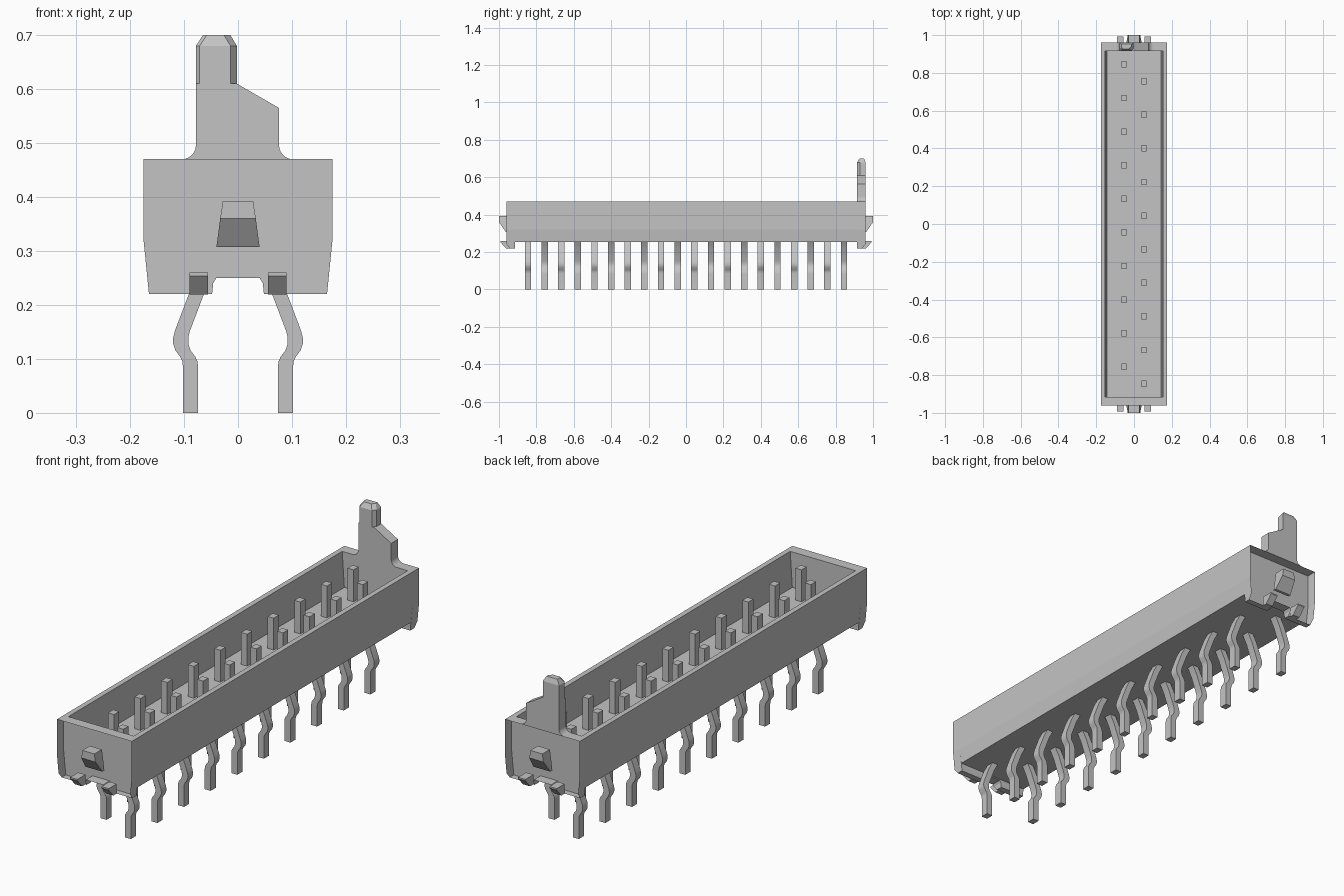
import bpy, bmesh, math
from mathutils import Vector

cube = bpy.data.objects.get("Cube")
if cube:
    bpy.data.objects.remove(cube, do_unlink=True)

grey = bpy.data.materials.new("grey")
grey.use_nodes = True
grey.diffuse_color = (0.55, 0.55, 0.55, 1)
grey.node_tree.nodes["Principled BSDF"].inputs["Base Color"].default_value = (0.55, 0.55, 0.55, 1)


def finish(bm, name):
    bmesh.ops.recalc_face_normals(bm, faces=bm.faces)
    me = bpy.data.meshes.new(name)
    bm.to_mesh(me)
    bm.free()
    me.materials.append(grey)
    ob = bpy.data.objects.new(name, me)
    bpy.context.collection.objects.link(ob)
    return ob


def loft(rings):
    """Skin a list of rings with equal point counts and cap both ends."""
    bm = bmesh.new()
    vs = [[bm.verts.new(p) for p in r] for r in rings]
    n = len(vs[0])
    for a, b in zip(vs, vs[1:]):
        for i in range(n):
            j = (i + 1) % n
            bm.faces.new((a[i], a[j], b[j], b[i]))
    bm.faces.new(vs[0])
    bm.faces.new(vs[-1])
    return bm


def prism_y(profile, y0, y1):
    """Extrude an (x, z) profile along y."""
    return loft([[(x, y, z) for x, z in profile] for y in (y0, y1)])


def prism_x(profile, x0, x1):
    """Extrude a (y, z) profile along x."""
    return loft([[(x, y, z) for y, z in profile] for x in (x0, x1)])


def mirror(half):
    return half + [(-x, z) for x, z in reversed(half)]


WALL_IN, WALL_OUT = 0.915, 0.96

# Open trough: long walls and floor
trough = mirror([(0.168, 0.255), (0.175, 0.32), (0.175, 0.47), (0.153, 0.47), (0.143, 0.32)])
finish(prism_y(trough, -WALL_IN, WALL_IN), "trough")

# End walls with feet, latch wedge and small tabs
end = mirror([(0.04, 0.25), (0.046, 0.24), (0.048, 0.22), (0.165, 0.22),
              (0.175, 0.32), (0.175, 0.47)])
for side, s in (("front", -1), ("back", 1)):
    bm = prism_y(end, s * WALL_IN, s * WALL_OUT)
    # slope the outer lower edge of the feet
    cut = bmesh.ops.bisect_plane(
        bm, geom=bm.verts[:] + bm.edges[:] + bm.faces[:],
        plane_co=(0, s * WALL_OUT, 0.243), plane_no=Vector((0, s * 0.023, -0.018)),
        clear_outer=True)
    edges = [e for e in cut["geom_cut"] if isinstance(e, bmesh.types.BMEdge)]
    bmesh.ops.holes_fill(bm, edges=edges, sides=0)
    finish(bm, side + "_end_wall")

    # wedge narrows upwards, with a slanted underside
    rings = []
    for z, hw, y in ((0.307, 0.04, 0.963), (0.36, 0.033, 1.0), (0.393, 0.028, 1.0)):
        rings.append([(-hw, s * 0.95, z), (hw, s * 0.95, z), (hw, s * y, z), (-hw, s * y, z)])
    finish(loft(rings), side + "_latch_wedge")

    tab = [(s * y, z) for y, z in ((0.94, 0.26), (0.993, 0.26), (0.993, 0.254),
                                   (0.962, 0.219), (0.94, 0.219))]
    for x, lr in ((-0.073, "right"), (0.073, "left")):
        finish(prism_x(tab, x - 0.017, x + 0.017), f"{side}_{lr}_tab")


# Keying post on the back wall: shouldered base with concave root fillets
def fillet(cx, sign):
    r = 0.026
    return [(cx - sign * r * math.cos(a), 0.496 - r * math.sin(a))
            for a in [math.radians(15 * k) for k in range(7)]]


post = ([(-0.002, 0.61), (0.076, 0.565)] + fillet(0.102, 1)
        + fillet(-0.104, -1)[::-1] + [(-0.078, 0.61)])
finish(prism_y(post, WALL_IN, WALL_OUT), "key_post_base")


# Post tip: chamfered front corners and a tapered top
def tip_ring(z, x0, x1, y0, y1):
    return [(x0, y1, z), (x1, y1, z), (x1, y0 + 0.014, z), (x1 - 0.012, y0, z),
            (x0 + 0.007, y0, z), (x0, y0 + 0.007, z)]


finish(loft([tip_ring(0.61, -0.078, -0.002, WALL_IN, WALL_OUT),
             tip_ring(0.68, -0.078, -0.002, WALL_IN, WALL_OUT),
             tip_ring(0.70, -0.065, -0.014, 0.927, 0.952)]), "key_post_tip")

# Bent contact pins, staggered in two rows
path = [(0.053, 0.455), (0.053, 0.268), (0.056, 0.258), (0.062, 0.248), (0.078, 0.218),
        (0.103, 0.152), (0.106, 0.14), (0.106, 0.128), (0.102, 0.116),
        (0.093, 0.104), (0.089, 0.095), (0.088, 0.085), (0.088, 0.0)]
W, D, COUNT = 0.014, 0.017, 20
pin_mesh = {}
for i in range(COUNT):
    y = -0.845 + i * 1.69 / (COUNT - 1)
    s = 1 if i % 2 == 0 else -1
    name = f"{'left' if s > 0 else 'right'}_pin_{i // 2 + 1}"
    if s not in pin_mesh:
        outline = [(s * (x + W), z) for x, z in path] + [(s * (x - W), z) for x, z in reversed(path)]
        ob = finish(prism_y(outline, -D, D), name)
        bpy.ops.object.select_all(action="DESELECT")
        bpy.context.view_layer.objects.active = ob
        ob.select_set(True)
        bpy.ops.object.shade_smooth_by_angle(angle=math.radians(35))
        pin_mesh[s] = ob.data
    else:
        ob = bpy.data.objects.new(name, pin_mesh[s])
        bpy.context.collection.objects.link(ob)
    ob.location.y = y
